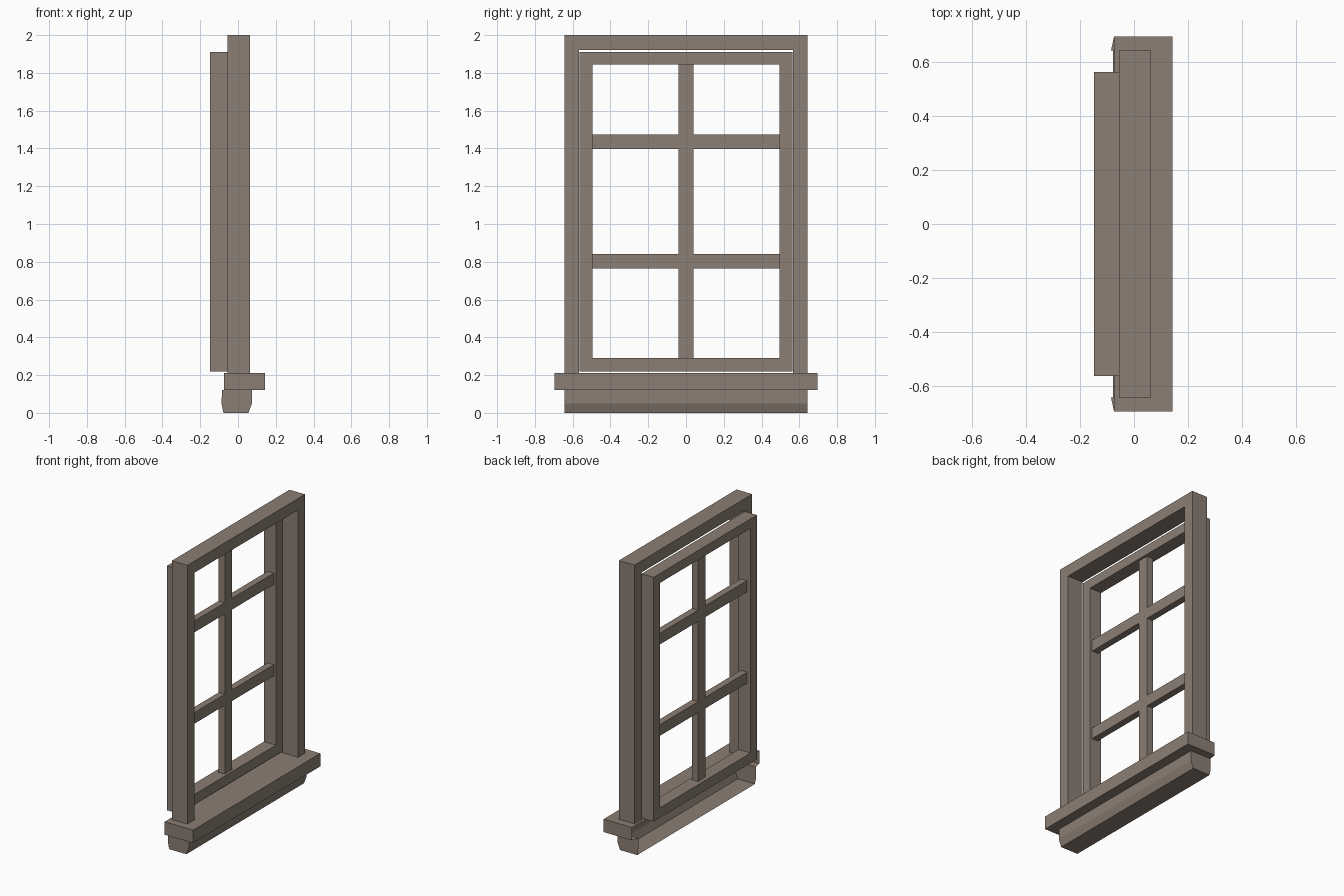
import bpy, bmesh

if "Cube" in bpy.data.objects:
    bpy.data.objects.remove(bpy.data.objects["Cube"])

mat = bpy.data.materials.new("taupe_paint")
mat.diffuse_color = (0.26, 0.21, 0.175, 1)
mat.use_nodes = True
mat.node_tree.nodes["Principled BSDF"].inputs["Base Color"].default_value = mat.diffuse_color


def finish(bm, name):
    mesh = bpy.data.meshes.new(name)
    bm.to_mesh(mesh)
    bm.free()
    mesh.materials.append(mat)
    ob = bpy.data.objects.new(name, mesh)
    bpy.context.collection.objects.link(ob)
    return ob


def prism(name, faces, x0, x1):
    """Extrude a flat set of (y, z) polygons from x0 to x1."""
    bm = bmesh.new()
    for f in faces:
        bm.faces.new([bm.verts.new((x0, y, z)) for y, z in f])
    bmesh.ops.remove_doubles(bm, verts=bm.verts, dist=1e-5)
    ext = bmesh.ops.extrude_face_region(bm, geom=bm.faces[:], use_keep_orig=True)
    top = [g for g in ext["geom"] if isinstance(g, bmesh.types.BMVert)]
    bmesh.ops.translate(bm, verts=top, vec=(x1 - x0, 0, 0))
    bmesh.ops.recalc_face_normals(bm, faces=bm.faces)
    return finish(bm, name)


def rect(y0, y1, z0, z1):
    return [(y0, z0), (y1, z0), (y1, z1), (y0, z1)]


# Outer frame: two jambs and a head, standing on the sill
W, I = 0.643, 0.567
prism("outer_frame", [[(-W, 0.21), (-I, 0.21), (-I, 1.92), (I, 1.92),
                       (I, 0.21), (W, 0.21), (W, 2.0), (-W, 2.0)]], -0.056, 0.063)

# Sash: mitred ring set behind the frame
out, inn = rect(-0.564, 0.564, 0.22, 1.91), rect(-0.495, 0.495, 0.29, 1.845)
ring = [[out[i], out[(i + 1) % 4], inn[(i + 1) % 4], inn[i]] for i in range(4)]
prism("sash", ring, -0.148, -0.056)

# Glazing bars: one upright, two rails split either side of it
B0, B1 = -0.12, -0.073
prism("upright_bar", [rect(-0.04, 0.04, 0.29, 1.845)], B0, B1)
for label, z0, z1 in (("lower", 0.765, 0.842), ("upper", 1.397, 1.475)):
    for side, y0, y1 in (("left", -0.495, -0.04), ("right", 0.04, 0.495)):
        prism(f"{label}_{side}_bar", [rect(y0, y1, z0, z1)], B0, B1)

# Sill and apron: one moulded shell, open towards the wall
levels = [  # back x, front x, half width, z
    (-0.077, 0.055, 0.643, 0.0),
    (-0.087, 0.074, 0.643, 0.05),
    (-0.085, 0.074, 0.643, 0.12),
    (-0.074, 0.143, 0.695, 0.12),
    (-0.074, 0.143, 0.695, 0.21),
]
bm = bmesh.new()
rows = [[bm.verts.new(p) for p in ((b, w, z), (f, w, z), (f, -w, z), (b, -w, z))]
        for b, f, w, z in levels]
for lo, hi in zip(rows, rows[1:]):
    for i in range(3):
        bm.faces.new((lo[i + 1], lo[i], hi[i], hi[i + 1]))
bm.faces.new(rows[0])
bm.faces.new(rows[-1][::-1])
finish(bm, "sill_and_apron")
